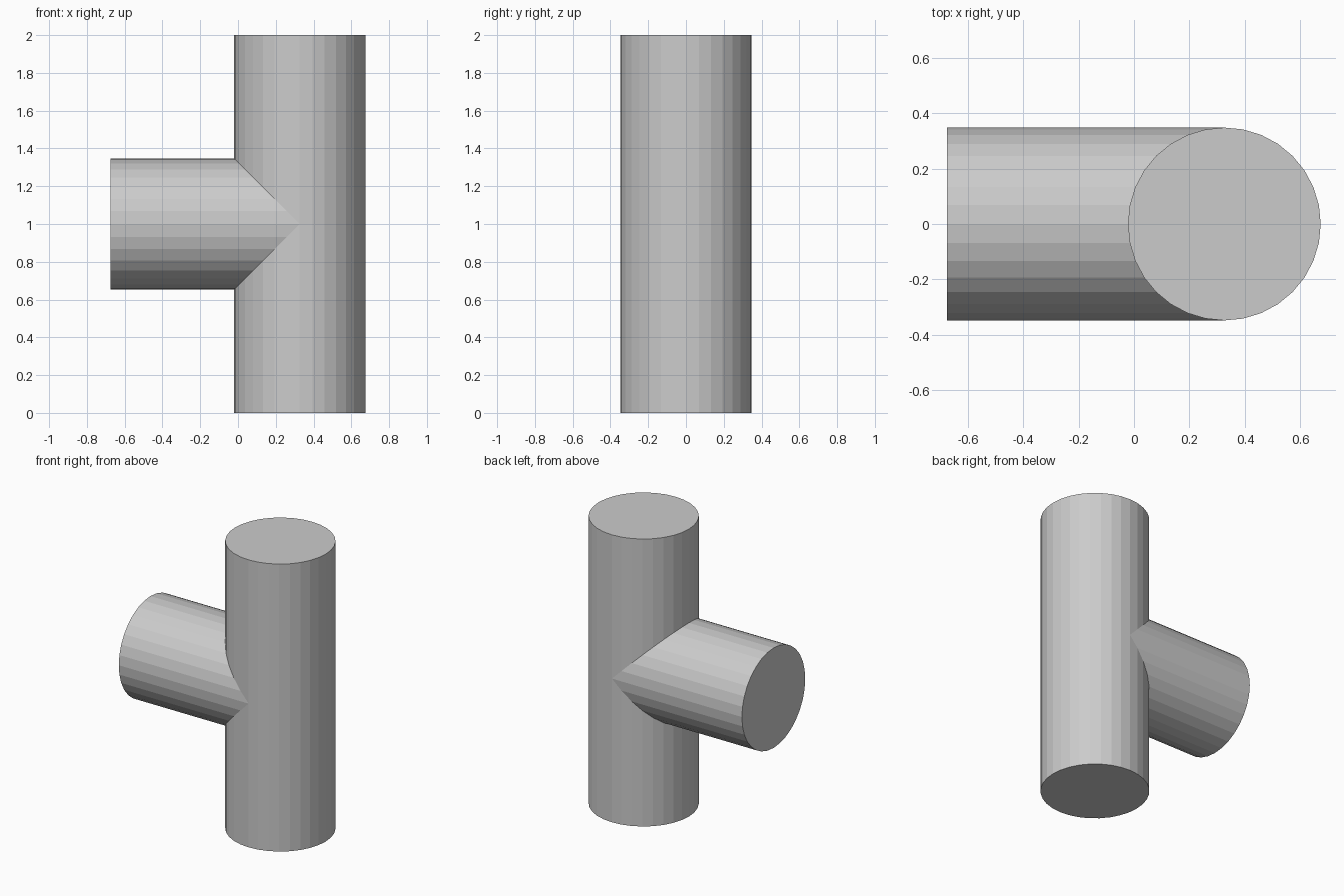
import bpy
from math import pi

if "Cube" in bpy.data.objects:
    bpy.data.objects.remove(bpy.data.objects["Cube"])

RADIUS = 0.348
SIDES = 32
AXIS_X = 0.326


def pipe(name, length, location, rotation=(0, 0, 0)):
    bpy.ops.mesh.primitive_cylinder_add(
        vertices=SIDES, radius=RADIUS, depth=length,
        location=location, rotation=rotation)
    obj = bpy.context.object
    obj.name = name
    bpy.ops.object.shade_flat()
    return obj


# Upright main pipe
pipe("main_pipe", 2.0, (AXIS_X, 0, 1.0))

# Side branch, running from the main axis out to the left
pipe("side_branch", 1.0, (AXIS_X - 0.5, 0, 1.0), (0, -pi / 2, 0))
